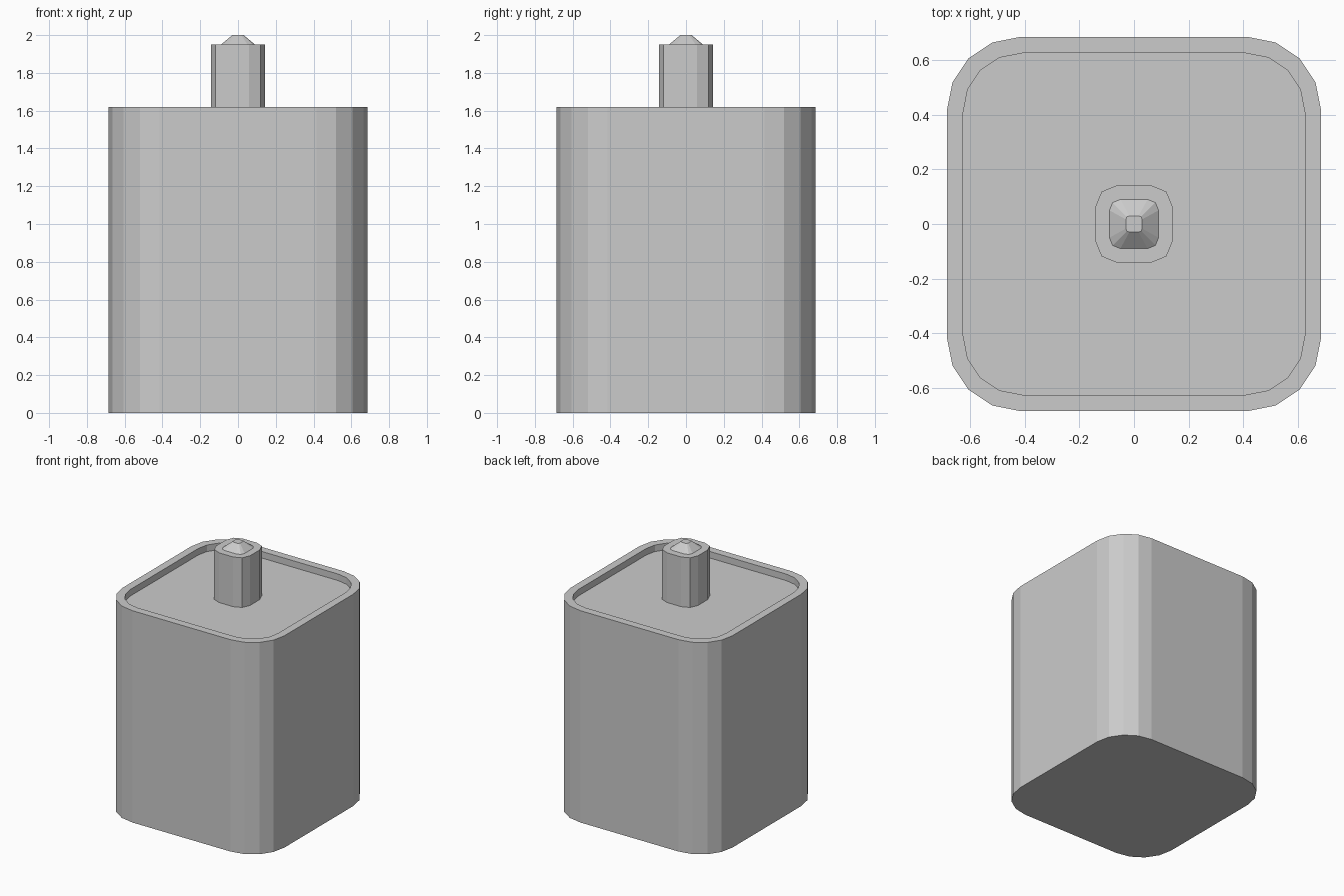
import bpy, bmesh
from math import pi, cos, sin

cube = bpy.data.objects.get("Cube")
if cube:
    bpy.data.objects.remove(cube, do_unlink=True)

# One plain grey for every part
grey = bpy.data.materials.new("plain_grey")
grey.use_nodes = True
colour = (0.6, 0.6, 0.6, 1)
grey.diffuse_color = colour
grey.node_tree.nodes["Principled BSDF"].inputs["Base Color"].default_value = colour


def rounded_square(half, radius, segments):
    """Outline points of a square with rounded corners."""
    points = []
    for corner in range(4):
        mid = pi / 4 + corner * pi / 2
        cx = (half - radius) * (1 if cos(mid) > 0 else -1)
        cy = (half - radius) * (1 if sin(mid) > 0 else -1)
        for i in range(segments + 1):
            a = corner * pi / 2 + i / segments * pi / 2
            points.append((cx + radius * cos(a), cy + radius * sin(a)))
    return points


def loft(name, sections, segments):
    """Join rounded squares (half, radius, z) in order and cap both ends."""
    bm = bmesh.new()
    rings = [[bm.verts.new((x, y, z)) for x, y in rounded_square(h, r, segments)]
             for h, r, z in sections]
    for low, high in zip(rings, rings[1:]):
        n = len(low)
        for i in range(n):
            j = (i + 1) % n
            bm.faces.new((low[i], low[j], high[j], high[i]))
    bm.faces.new(rings[0][::-1])
    bm.faces.new(rings[-1])
    mesh = bpy.data.meshes.new(name)
    bm.to_mesh(mesh)
    bm.free()
    mesh.materials.append(grey)
    obj = bpy.data.objects.new(name, mesh)
    bpy.context.collection.objects.link(obj)
    return obj


FLOOR, RIM = 1.57, 1.62

# Body with raised rim and sunken lid
loft("body", [(0.685, 0.27, 0), (0.685, 0.27, RIM),
              (0.625, 0.215, RIM), (0.625, 0.215, FLOOR)], 4)

# Central post with a tapered tip
loft("post", [(0.143, 0.084, FLOOR), (0.143, 0.084, 1.95),
              (0.09, 0.04, 1.95), (0.03, 0.013, 2.0)], 2)
